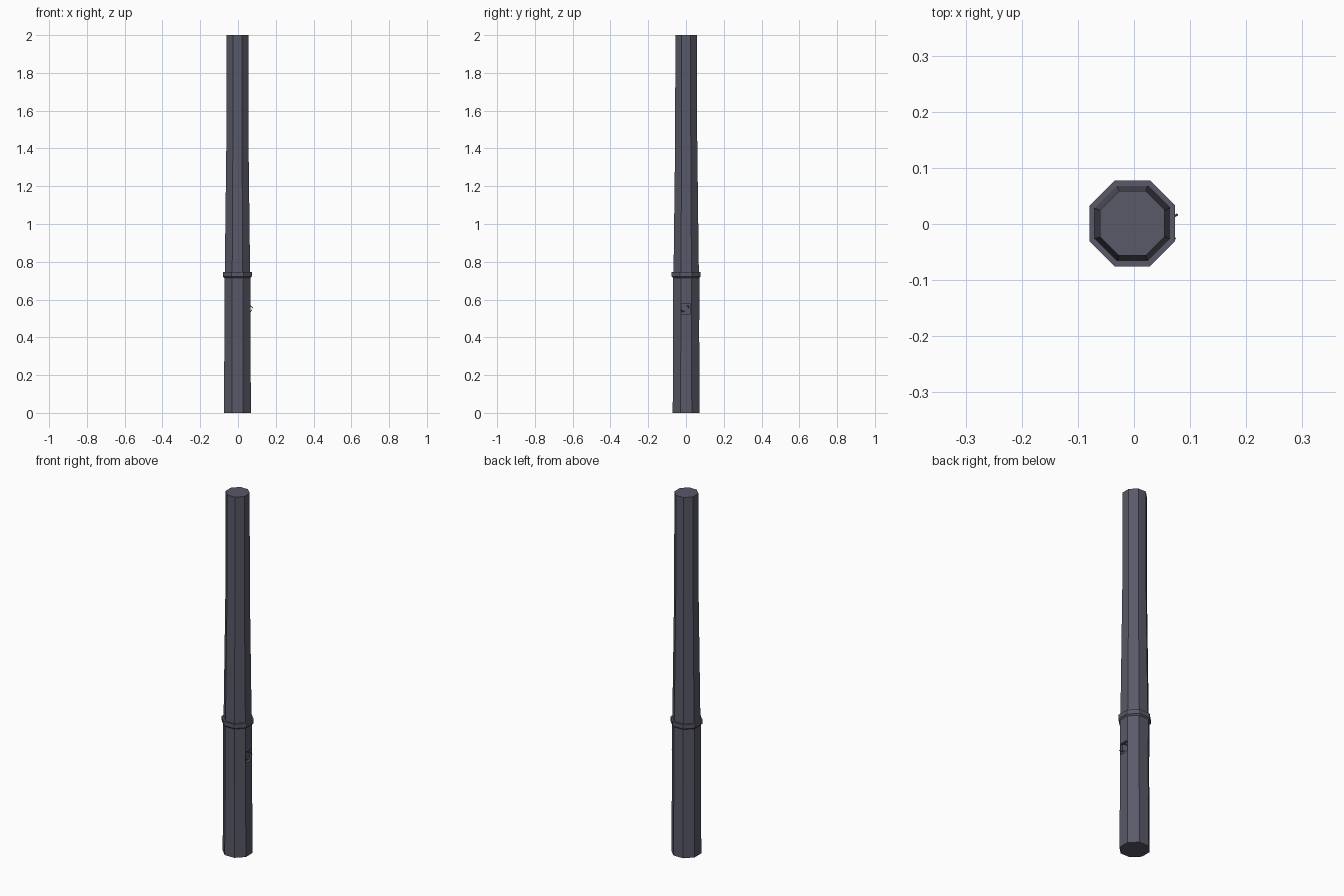
import bpy, bmesh, math

if "Cube" in bpy.data.objects:
    bpy.data.objects.remove(bpy.data.objects["Cube"])

CX, CY = -0.003, 0.001
mat = bpy.data.materials.new("dark_metal")
mat.diffuse_color = (0.1, 0.1, 0.14, 1)
mat.use_nodes = True
mat.node_tree.nodes["Principled BSDF"].inputs["Base Color"].default_value = mat.diffuse_color


def finish(name, bm):
    bmesh.ops.recalc_face_normals(bm, faces=bm.faces)
    me = bpy.data.meshes.new(name)
    bm.to_mesh(me)
    bm.free()
    ob = bpy.data.objects.new(name, me)
    bpy.context.collection.objects.link(ob)
    me.materials.append(mat)
    return ob


def octagon_loft(name, profile):
    """Stack octagons given as (apothem, z), flat side facing +x."""
    bm = bmesh.new()
    rings = []
    for apothem, z in profile:
        r = apothem / math.cos(math.pi / 8)
        rings.append([bm.verts.new((CX + r * math.cos((i + .5) * math.pi / 4),
                                    CY + r * math.sin((i + .5) * math.pi / 4), z))
                      for i in range(8)])
    for a, b in zip(rings, rings[1:]):
        for i in range(8):
            j = (i + 1) % 8
            bm.faces.new((a[i], a[j], b[j], b[i]))
    bm.faces.new(rings[0][::-1])
    bm.faces.new(rings[-1])
    return finish(name, bm)


def box(name, centre, size):
    bm = bmesh.new()
    bmesh.ops.create_cube(bm, size=1)
    for v in bm.verts:
        v.co = [c + s * p for c, s, p in zip(centre, size, v.co)]
    return finish(name, bm)


# Pole: thick base, collar with a flat ledge, tapering shaft
pole = octagon_loft("pole", [(.0715, 0), (.069, .40), (.0695, .715), (.0765, .722),
                             (.0765, .745), (.067, .745), (.0583, 1.46), (.0575, 2)])

# Service opening in the right-hand face
cutter = box("opening_cutter", (.066, 0, .55), (.028, .05, .06))
cutter.hide_render = True
cutter.hide_set(True)
mod = pole.modifiers.new("opening", 'BOOLEAN')
mod.object = cutter
mod.solver = 'EXACT'


def wire(name, points):
    cu = bpy.data.curves.new(name, 'CURVE')
    cu.dimensions = '3D'
    cu.bevel_depth = .002
    cu.bevel_resolution = 0
    cu.use_fill_caps = True
    sp = cu.splines.new('POLY')
    sp.points.add(len(points) - 1)
    for p, co in zip(sp.points, points):
        p.co = (*co, 1)
    ob = bpy.data.objects.new(name, cu)
    bpy.context.collection.objects.link(ob)
    cu.materials.append(mat)


# Loose wires poking out of the opening
wire("upper_wire", [(.05, .005, .565), (.066, .01, .568), (.077, .017, .555)])
wire("lower_wire", [(.05, -.008, .54), (.066, -.015, .535), (.073, -.027, .545)])
